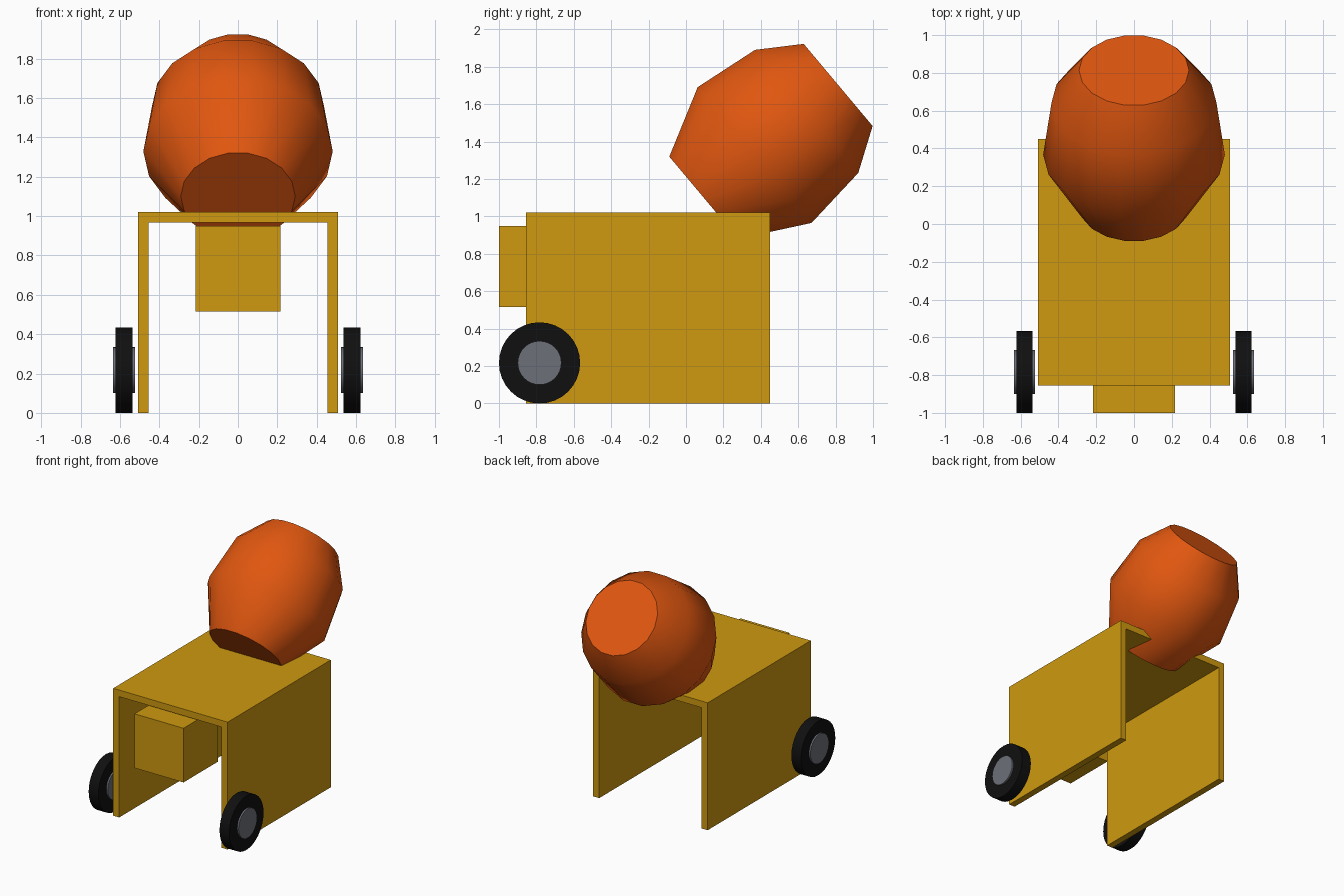
import bpy, bmesh, math
from mathutils import Matrix, Vector

cube = bpy.data.objects.get("Cube")
if cube:
    bpy.data.objects.remove(cube, do_unlink=True)


def material(name, rgb):
    m = bpy.data.materials.new(name)
    m.use_nodes = True
    col = (*rgb, 1)
    m.diffuse_color = col
    m.node_tree.nodes["Principled BSDF"].inputs["Base Color"].default_value = col
    return m


YELLOW = material("frame yellow", (0.62, 0.32, 0.005))
ORANGE = material("drum orange", (0.75, 0.095, 0.005))
BLACK = material("tyre black", (0.005, 0.005, 0.005))
GREY = material("hub grey", (0.15, 0.16, 0.19))


def finish(name, bm, mat, smooth=None):
    bmesh.ops.recalc_face_normals(bm, faces=bm.faces)
    me = bpy.data.meshes.new(name)
    bm.to_mesh(me)
    bm.free()
    me.materials.append(mat)
    ob = bpy.data.objects.new(name, me)
    bpy.context.collection.objects.link(ob)
    if smooth:
        bpy.ops.object.select_all(action='DESELECT')
        ob.select_set(True)
        bpy.context.view_layer.objects.active = ob
        bpy.ops.object.shade_smooth_by_angle(angle=math.radians(smooth))
    return ob


def lathe(name, profile, sides, matrix, mat, smooth):
    """Capped solid of revolution from (height, radius) pairs along local z."""
    bm = bmesh.new()
    rings = []
    for h, r in profile:
        angles = [2 * math.pi * i / sides for i in range(sides)]
        rings.append([bm.verts.new((r * math.cos(a), r * math.sin(a), h)) for a in angles])
    for lo, hi in zip(rings, rings[1:]):
        for i in range(sides):
            j = (i + 1) % sides
            bm.faces.new((lo[i], lo[j], hi[j], hi[i]))
    bm.faces.new(rings[0])
    bm.faces.new(rings[-1])
    bm.transform(matrix)
    return finish(name, bm, mat, smooth)


# Frame: an upside-down U profile extruded from front to back
W, H, T = 0.507, 1.02, 0.053
FRONT, BACK = -0.855, 0.45
outline = [(-W, 0), (-W, H), (W, H), (W, 0),
           (W - T, 0), (W - T, H - T), (T - W, H - T), (T - W, 0)]
bm = bmesh.new()
face = bm.faces.new([bm.verts.new((x, FRONT, z)) for x, z in outline])
ext = bmesh.ops.extrude_face_region(bm, geom=[face], use_keep_orig=True)
bmesh.ops.translate(bm, vec=(0, BACK - FRONT, 0),
                    verts=[g for g in ext["geom"] if isinstance(g, bmesh.types.BMVert)])
finish("frame", bm, YELLOW)

# Motor housing hanging at the front
bm = bmesh.new()
bmesh.ops.create_cube(bm, size=0.434)
bmesh.ops.translate(bm, vec=(0, -0.783, 0.732), verts=bm.verts)
finish("motor_box", bm, YELLOW)

# Tilted mixing drum
tilt = Matrix.Translation((0, 0.095, 1.10)) @ Matrix.Rotation(math.radians(-50), 4, 'X')
lathe("drum", [(0, 0.291), (0.355, 0.481), (0.718, 0.436), (0.938, 0.291)],
      18, tilt, ORANGE, 40)

# Wheels
for side, label in ((1, "left"), (-1, "right")):
    axle = Matrix.Translation((side * 0.58, -0.783, 0.217)) @ Matrix.Rotation(math.pi / 2, 4, 'Y')
    lathe(label + "_tyre", [(-0.043, 0.217), (0.043, 0.217)], 32, axle, BLACK, 30)
    lathe(label + "_hub", [(-0.056, 0.117), (0.056, 0.117)], 32, axle, GREY, 30)
